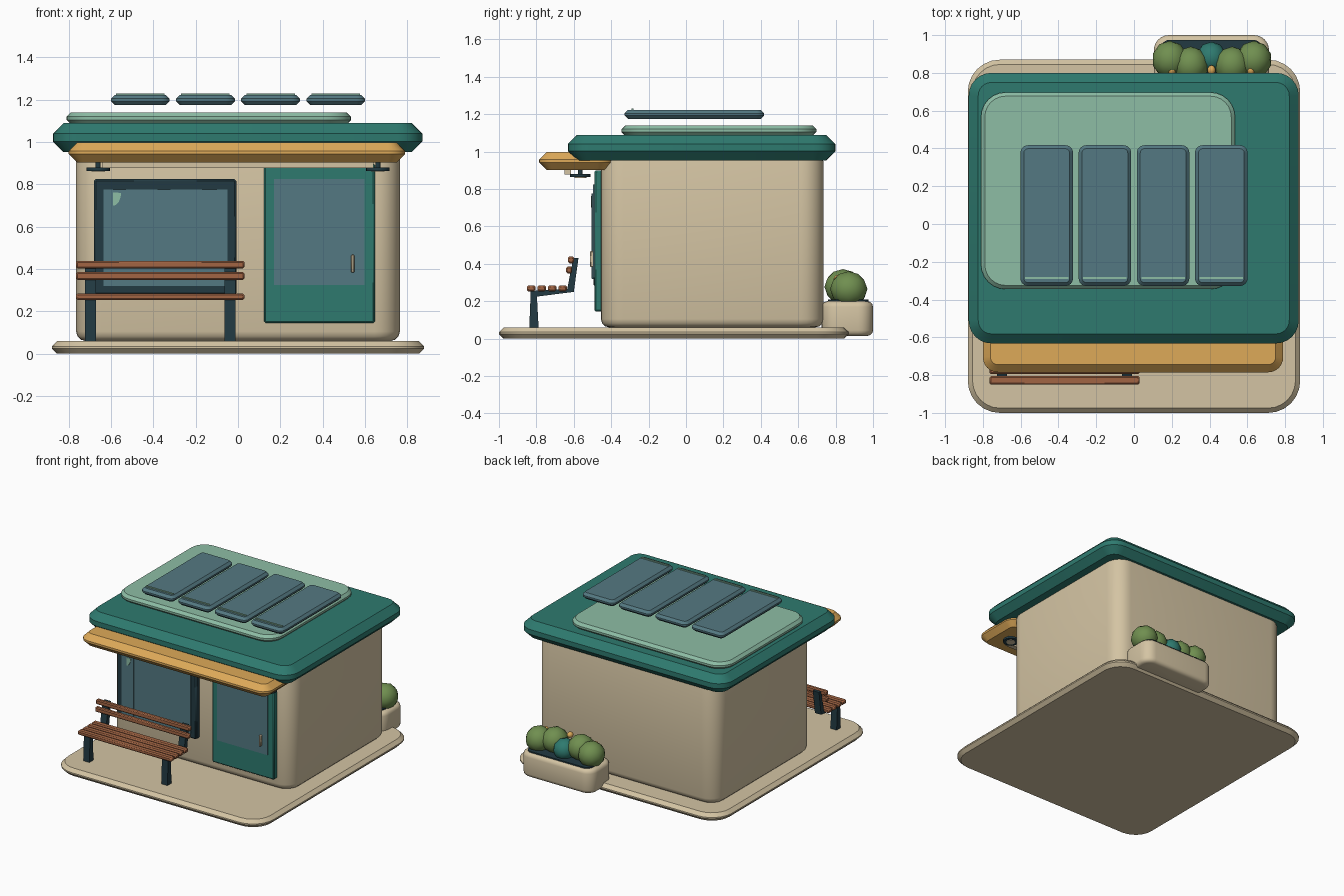
import bpy, bmesh
from mathutils import Matrix, Vector
from math import radians, sin, cos, pi

if "Cube" in bpy.data.objects:
    bpy.data.objects.remove(bpy.data.objects["Cube"], do_unlink=True)


def material(name, r, g, b):
    """Flat material from 0-255 display values, stored as linear."""
    lin = [(c / 255 / 12.92) if c < 11 else ((c / 255 + 0.055) / 1.055) ** 2.4 for c in (r, g, b)]
    m = bpy.data.materials.new(name)
    m.use_nodes = True
    m.diffuse_color = (*lin, 1)
    m.node_tree.nodes["Principled BSDF"].inputs["Base Color"].default_value = (*lin, 1)
    return m


CREAM = material("warm_cream", 212, 196, 163)
TEAL = material("deep_teal", 46, 122, 111)
MINT = material("pale_mint", 141, 189, 165)
GOLD = material("amber", 222, 170, 89)
BLUE = material("slate_blue", 84, 121, 130)
NAVY = material("dark_navy", 34, 58, 66)
WOOD = material("red_brown_wood", 162, 101, 68)
LEAF = material("leaf_green", 112, 143, 80)


def finish(name, bm, mat, angle=40):
    bmesh.ops.recalc_face_normals(bm, faces=bm.faces)
    mesh = bpy.data.meshes.new(name)
    bm.to_mesh(mesh)
    bm.free()
    ob = bpy.data.objects.new(name, mesh)
    bpy.context.scene.collection.objects.link(ob)
    mesh.materials.append(mat)
    bpy.ops.object.select_all(action="DESELECT")
    ob.select_set(True)
    bpy.context.view_layer.objects.active = ob
    bpy.ops.object.shade_smooth_by_angle(angle=radians(angle))
    return ob


def box(name, mat, x, y, z, corner=0, edge=0, segs=1):
    """Box from ranges, with rounded upright corners and softened rims."""
    bm = bmesh.new()
    bmesh.ops.create_cube(bm, size=1)
    for v in bm.verts:
        v.co = [lo + (c + 0.5) * (hi - lo) for c, (lo, hi) in zip(v.co, (x, y, z))]
    if corner:
        upright = [e for e in bm.edges if abs(e.verts[0].co.z - e.verts[1].co.z) > 1e-4]
        bmesh.ops.bevel(bm, geom=upright, offset=corner, segments=6, profile=0.5, affect="EDGES")
    if edge:
        rims = [e for e in bm.edges if abs(e.verts[0].co.z - e.verts[1].co.z) < 1e-4]
        if not corner:
            rims = list(bm.edges)
        bmesh.ops.bevel(bm, geom=rims, offset=edge, segments=segs, profile=0.5, affect="EDGES")
    return finish(name, bm, mat)


def prism(name, mat, points, axis, lo, hi):
    """Extrude a 2D outline along x or y."""
    bm = bmesh.new()
    place = (lambda p: (lo, p[0], p[1])) if axis == "x" else (lambda p: (p[0], lo, p[1]))
    face = bm.faces.new([bm.verts.new(place(p)) for p in points])
    out = bmesh.ops.extrude_face_region(bm, geom=[face])
    move = Vector((hi - lo, 0, 0) if axis == "x" else (0, hi - lo, 0))
    bmesh.ops.translate(bm, vec=move, verts=[v for v in out["geom"] if isinstance(v, bmesh.types.BMVert)])
    return finish(name, bm, mat)


def disc(name, mat, centre, radius, depth):
    bm = bmesh.new()
    bmesh.ops.create_cone(bm, cap_ends=True, segments=24, radius1=radius, radius2=radius,
                          depth=depth, matrix=Matrix.Translation(centre))
    return finish(name, bm, mat)


def blob(name, mat, centre, size):
    bm = bmesh.new()
    bmesh.ops.create_icosphere(bm, subdivisions=2, radius=1)
    bmesh.ops.scale(bm, vec=size, verts=bm.verts)
    bmesh.ops.translate(bm, vec=centre, verts=bm.verts)
    return finish(name, bm, mat)


# Building shell and roof layers
box("ground_slab", CREAM, (-.88, .88), (-1, .87), (0, .06), .17, .025)
box("walls", CREAM, (-.765, .765), (-.455, .735), (.06, .99), .12, .045, 3)
box("roof", TEAL, (-.875, .872), (-.632, .8), (.953, 1.09), .12, .05)
box("roof_pad", MINT, (-.81, .535), (-.345, .697), (1.085, 1.14), .13, .02)
box("awning", GOLD, (-.8, .79), (-.785, -.395), (.903, .998), .08, .04)
box("awning_rail", CREAM, (-.64, .64), (-.65, -.615), (.878, .91))

# Solar panels with a pale lower strip
for i in range(4):
    cx = (i - 1.5) * .308
    box(f"solar_panel_{i + 1}", BLUE, (cx - .139, cx + .139), (-.328, .417), (1.175, 1.223), .04, .018)
    box(f"panel_strip_{i + 1}", MINT, (cx - .115, cx + .115), (-.292, -.28), (1.22, 1.23))

# Window with vertical glass folds and a highlight
box("window_frame", NAVY, (-.68, -.008), (-.495, -.44), (.28, .825), 0, .008)
box("window_glass", BLUE, (-.635, -.05), (-.502, -.494), (.32, .777))
for i, (a, b) in enumerate(((-.59, -.53), (-.38, -.32), (-.17, -.1))):
    box(f"glass_fold_{i + 1}", BLUE, (a, b), (-.506, -.5), (.322, .775))
quarter = [(-.59 + .037 * sin(t * pi / 12), .7 + .06 * (1 - cos(t * pi / 12))) for t in range(7)]
prism("glass_highlight", MINT, quarter + [(-.59, .762)], "y", -.509, -.501)

# Door
box("door", TEAL, (.123, .647), (-.49, -.44), (.145, .9), 0, .008)
box("door_glass", BLUE, (.17, .597), (-.496, -.488), (.325, .825))
box("door_handle", CREAM, (.535, .55), (-.513, -.49), (.383, .468), 0, .004)

# Lamps under the awning
for side, name in ((-1, "right"), (1, "left")):
    disc(f"{name}_lamp", NAVY, (side * .661, -.565, .871), .055, .016)
    disc(f"{name}_lamp_lens", CREAM, (side * .661, -.565, .863), .032, .006)
    disc(f"{name}_lamp_stem", NAVY, (side * .661, -.565, .892), .012, .04)

# Bench
support = [(-.838, .058), (-.788, .058), (-.797, .225), (-.6, .25), (-.575, .43),
           (-.603, .43), (-.635, .265), (-.83, .255)]
for x, name in ((-.698, "right"), (-.037, "left")):
    prism(f"{name}_bench_support", NAVY, support, "x", x - .026, x + .026)
for i, y in enumerate((-.828, -.772, -.716, -.66)):
    box(f"seat_slat_{i + 1}", WOOD, (-.765, .03), (y - .023, y + .023), (.253, .285), 0, .008)
for i, (y, z) in enumerate(((-.625, .367), (-.615, .421))):
    box(f"back_slat_{i + 1}", WOOD, (-.765, .03), (y - .016, y + .016), (z - .018, z + .018), 0, .007)

# Planter with bushes and berries
box("planter", CREAM, (.105, .715), (.725, 1), (.015, .2), .08, .03, 3)
box("planter_soil", NAVY, (.14, .68), (.76, .975), (.19, .208), .05)
for i, (x, y) in enumerate(((.19, .87), (.3, .84), (.52, .84), (.635, .87))):
    blob(f"bush_{i + 1}", LEAF, (x, y, .265 + .012 * (i in (1, 2))), (.095, .1, .095))
blob("centre_bush", TEAL, (.41, .88, .25), (.08, .085, .08))
for i, x in enumerate((.2, .41, .62)):
    blob(f"berry_{i + 1}", GOLD, (x, .815, .335 - .015 * (i != 1)), (.022, .026, .022))
